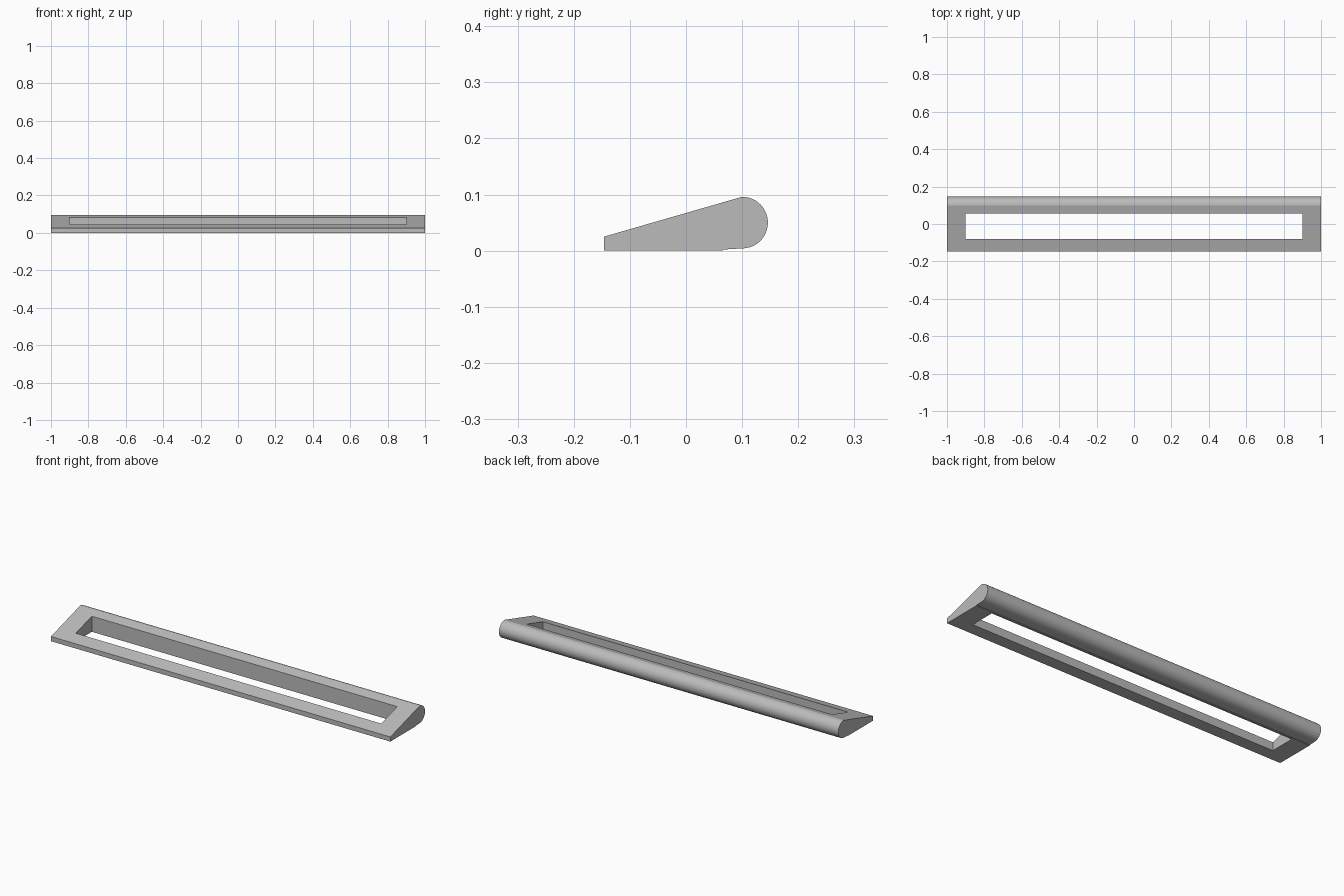
import bpy
import bmesh
from math import cos, sin, pi, radians

default_cube = bpy.data.objects.get("Cube")
if default_cube:
    bpy.data.objects.remove(default_cube, do_unlink=True)

# Plain grey
GREY = (0.5, 0.5, 0.5, 1)
grey = bpy.data.materials.new("plain grey")
grey.use_nodes = True
grey.diffuse_color = GREY
grey.node_tree.nodes["Principled BSDF"].inputs["Base Color"].default_value = GREY


def extrude_profile(name, profile, half_width):
    """Sweep a closed y-z profile along x, centred on x = 0."""
    bm = bmesh.new()
    end = bm.faces.new([bm.verts.new((-half_width, y, z)) for y, z in profile])
    swept = bmesh.ops.extrude_face_region(bm, geom=[end])["geom"]
    moved = [v for v in swept if isinstance(v, bmesh.types.BMVert)]
    bmesh.ops.translate(bm, verts=moved, vec=(2 * half_width, 0, 0))
    bmesh.ops.recalc_face_normals(bm, faces=bm.faces)
    mesh = bpy.data.meshes.new(name)
    bm.to_mesh(mesh)
    bm.free()
    mesh.materials.append(grey)
    obj = bpy.data.objects.new(name, mesh)
    bpy.context.collection.objects.link(obj)
    return obj


# Wedge with a rounded back edge and a shallow step underneath
STEPS = 24
RADIUS, CENTRE_Y, CENTRE_Z = 0.046, 0.1, 0.05
angles = [pi / 2 - pi * i / STEPS for i in range(STEPS + 1)]
rounded_back = [(CENTRE_Y + RADIUS * cos(a), CENTRE_Z + RADIUS * sin(a)) for a in angles]
profile = [(-0.146, 0), (-0.146, 0.025)] + rounded_back + [(0.067, 0.002), (0.065, 0)]
frame = extrude_profile("wedge_frame", profile, 1)

# Long rectangular slot straight through
slot = [(-0.08, -0.1), (-0.08, 0.2), (0.055, 0.2), (0.055, -0.1)]
cutter = extrude_profile("slot_cutter", slot, 0.9)
cutter.hide_render = True

cut = frame.modifiers.new("slot", "BOOLEAN")
cut.operation = "DIFFERENCE"
cut.solver = "EXACT"
cut.object = cutter

bpy.ops.object.select_all(action="DESELECT")
frame.select_set(True)
bpy.context.view_layer.objects.active = frame
bpy.ops.object.modifier_apply(modifier=cut.name)
bpy.data.objects.remove(cutter, do_unlink=True)

# Smooth the rounded back, keep the other edges crisp
bpy.ops.object.shade_smooth_by_angle(angle=radians(12))
